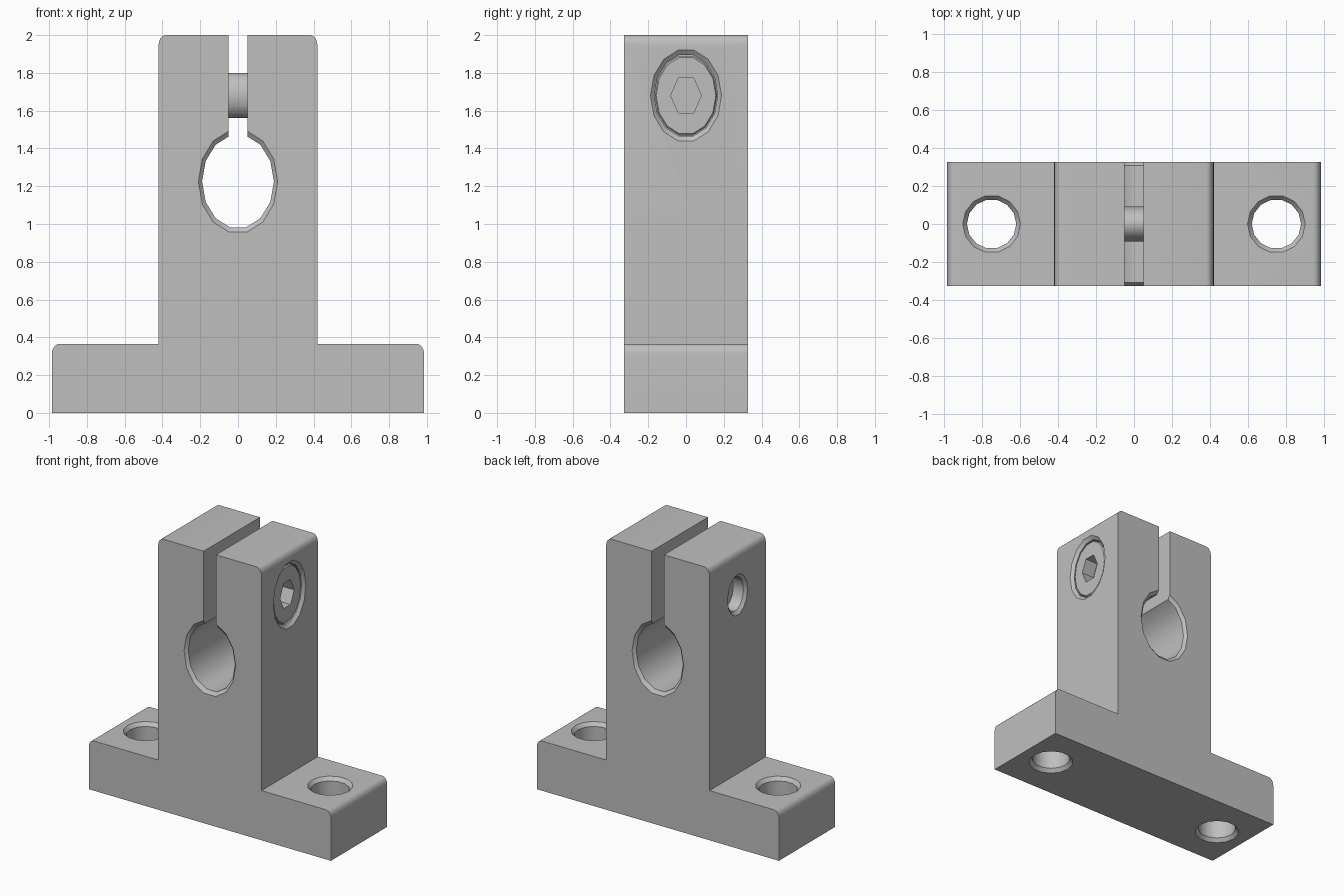
import bpy
import bmesh
from math import sin, cos, pi, radians

cube = bpy.data.objects.get("Cube")
if cube:
    bpy.data.objects.remove(cube, do_unlink=True)

STRETCH = 1.31       # vertical stretch shared by all round features
HALF_DEPTH = 0.327

grey = bpy.data.materials.new("plain grey")
grey.use_nodes = True
grey.diffuse_color = (0.52, 0.52, 0.52, 1)
grey.node_tree.nodes["Principled BSDF"].inputs["Base Color"].default_value = (0.52, 0.52, 0.52, 1)


def finish(name, bm):
    bmesh.ops.recalc_face_normals(bm, faces=bm.faces)
    mesh = bpy.data.meshes.new(name)
    bm.to_mesh(mesh)
    bm.free()
    mesh.materials.append(grey)
    obj = bpy.data.objects.new(name, mesh)
    bpy.context.collection.objects.link(obj)
    return obj


def turned(name, axis, centre, rings, sides=14):
    """Closed solid of revolution from (position, radius) rings along an axis."""
    bm = bmesh.new()
    loops = []
    for pos, r in rings:
        loop = []
        for i in range(sides):
            a = 2 * pi * i / sides
            u, v = r * cos(a), r * sin(a)
            point = {"x": (pos, u, v * STRETCH),
                     "y": (u, pos, v * STRETCH),
                     "z": (u, v, pos)}[axis]
            loop.append(bm.verts.new([p + c for p, c in zip(point, centre)]))
        loops.append(loop)
    for a, b in zip(loops, loops[1:]):
        for i in range(sides):
            j = (i + 1) % sides
            bm.faces.new((a[i], a[j], b[j], b[i]))
    bm.faces.new(loops[0])
    bm.faces.new(loops[-1])
    return finish(name, bm)


def chamfered_hole(start, end, radius, flare, depth):
    """Rings for a through hole flared at both ends, overshooting the surface."""
    over = 1.5
    return [(start - depth * (over - 1), radius + flare * over), (start + depth, radius),
            (end - depth, radius), (end + depth * (over - 1), radius + flare * over)]


def cut(target, cutter):
    cutter.hide_render = True
    mod = target.modifiers.new("cut", "BOOLEAN")
    mod.operation = "DIFFERENCE"
    mod.solver = "EXACT"
    mod.object = cutter
    bpy.context.view_layer.objects.active = target
    bpy.ops.object.modifier_apply(modifier=mod.name)
    bpy.data.objects.remove(cutter, do_unlink=True)


def smooth(obj):
    bpy.ops.object.select_all(action="DESELECT")
    obj.select_set(True)
    bpy.context.view_layer.objects.active = obj
    bpy.ops.object.shade_smooth_by_angle(angle=radians(36))


# Bracket: rounded upside-down T profile, extruded front to back
def rounded_corner(x, z, r=0.04, steps=6):
    rz = r * STRETCH
    return [(x - r + r * cos(pi / 2 * i / steps), z - rz + rz * sin(pi / 2 * i / steps))
            for i in range(steps + 1)]


half = [(0.985, 0)] + rounded_corner(0.985, 0.365) + [(0.42, 0.365)] + rounded_corner(0.42, 2.0)
outline = half + [(-x, z) for x, z in reversed(half)]
bm = bmesh.new()
front = bm.faces.new([bm.verts.new((x, -HALF_DEPTH, z)) for x, z in outline])
back = bmesh.ops.extrude_face_region(bm, geom=[front])["geom"]
bmesh.ops.translate(bm, vec=(0, 2 * HALF_DEPTH, 0),
                    verts=[g for g in back if isinstance(g, bmesh.types.BMVert)])
bracket = finish("clamp_bracket", bm)

# Shaft bore
cut(bracket, turned("bore_cutter", "y", (0, 0, 1.225),
                    chamfered_hole(-HALF_DEPTH, HALF_DEPTH, 0.19, 0.02, 0.02)))

# Clamping slot from the bore up through the top
bm = bmesh.new()
bmesh.ops.create_cube(bm, size=1)
bmesh.ops.scale(bm, vec=(0.1, 1, 0.9), verts=bm.verts)
bmesh.ops.translate(bm, vec=(0, 0, 1.675), verts=bm.verts)
cut(bracket, finish("slot_cutter", bm))

# Mounting holes in the two feet
for side in (-1, 1):
    cut(bracket, turned("foot_hole_cutter", "z", (side * 0.75, 0, 0),
                        chamfered_hole(0, 0.365, 0.13, 0.022, 0.026)))

# Counterbored screw hole across the column
SCREW = (0, 0, 1.68)
cut(bracket, turned("screw_hole_cutter", "x", SCREW,
                    [(-0.43, 0.125), (-0.4, 0.096), (0.18, 0.096),
                     (0.18, 0.168), (0.4, 0.168), (0.43, 0.198)]))
smooth(bracket)

# Socket head screw
screw = turned("clamp_screw", "x", SCREW,
               [(-0.32, 0.093), (0.181, 0.093), (0.181, 0.165), (0.39, 0.165), (0.4, 0.158)])
cut(screw, turned("hex_cutter", "x", SCREW, [(0.3, 0.081), (0.45, 0.081)], sides=6))
smooth(screw)
